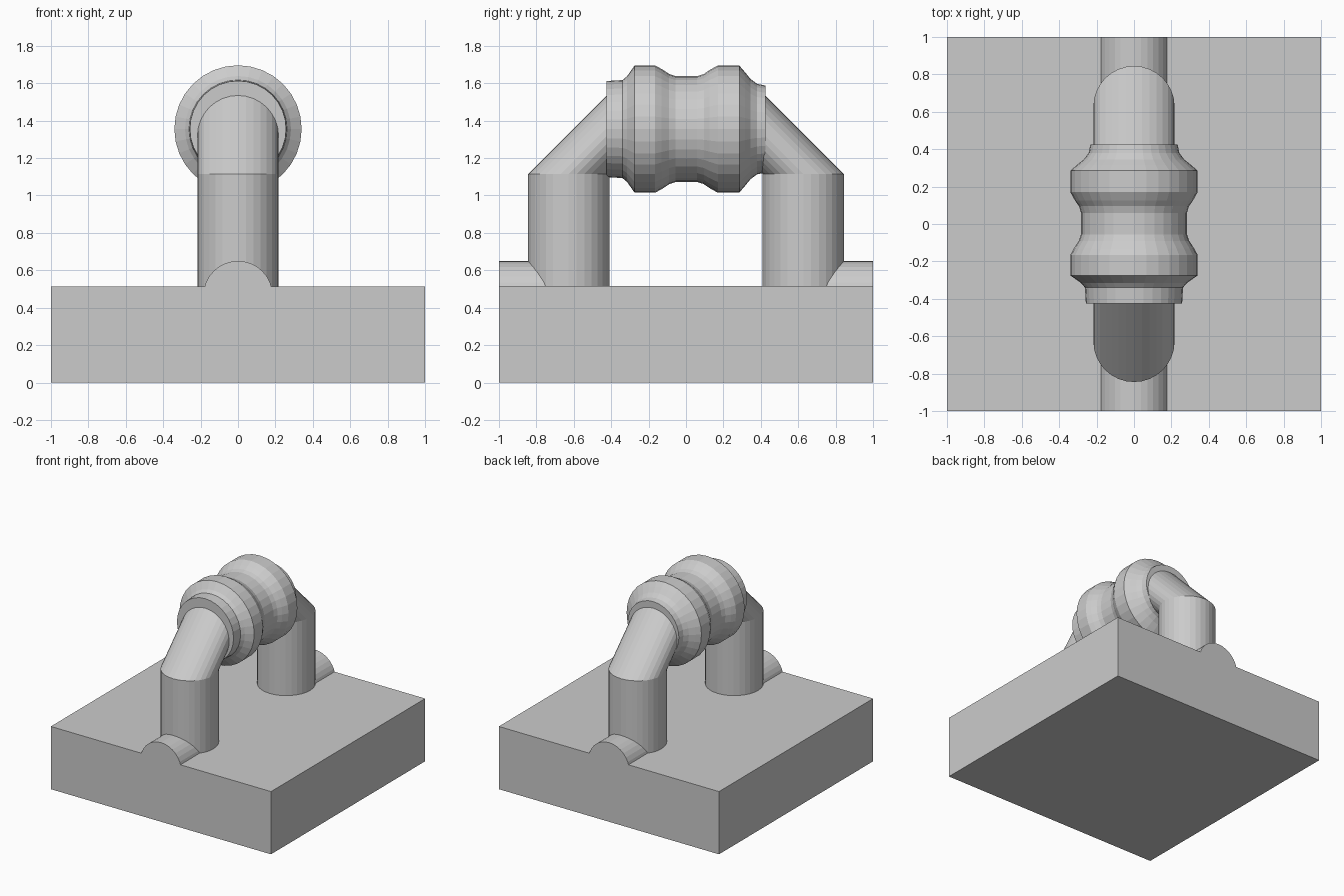
import bpy, bmesh, math
from mathutils import Vector

if "Cube" in bpy.data.objects:
    bpy.data.objects.remove(bpy.data.objects["Cube"])

grey = bpy.data.materials.new("plain grey")
grey.diffuse_color = (0.6, 0.6, 0.6, 1)
grey.use_nodes = True
grey.node_tree.nodes["Principled BSDF"].inputs["Base Color"].default_value = grey.diffuse_color
SEG = 32


def finish(bm, name):
    bmesh.ops.recalc_face_normals(bm, faces=bm.faces[:])
    mesh = bpy.data.meshes.new(name)
    bm.to_mesh(mesh)
    bm.free()
    mesh.materials.append(grey)
    obj = bpy.data.objects.new(name, mesh)
    bpy.context.collection.objects.link(obj)
    return obj


def loft(name, rings):
    """Skin a list of (centre, radius, up axis) rings and cap both ends."""
    bm = bmesh.new()
    loops = []
    for centre, r, up in rings:
        loop = []
        for i in range(SEG):
            a = 2 * math.pi * i / SEG
            p = Vector(centre) + r * (math.cos(a) * Vector((1, 0, 0)) + math.sin(a) * Vector(up))
            loop.append(bm.verts.new(p))
        loops.append(loop)
    for a, b in zip(loops, loops[1:]):
        for i in range(SEG):
            j = (i + 1) % SEG
            bm.faces.new((a[i], a[j], b[j], b[i]))
    bm.faces.new(loops[0])
    bm.faces.new(loops[-1])
    return finish(bm, name)


# Base slab
bm = bmesh.new()
bmesh.ops.create_cube(bm, size=1)
for v in bm.verts:
    v.co = (v.co.x * 2, v.co.y * 2, (v.co.z + 0.5) * 0.515)
finish(bm, "base_slab")

# Bridge pipe: two risers, two mitred elbows and the straight run between them
R, LEG, CORNER, RUN = 0.217, 0.627, 1.115, 1.352
INNER = LEG - (RUN - CORNER)
UP, FWD, BACK = (0, 0, 1), (0, -1, 0), (0, 1, 0)
loft("bridge_pipe", [
    ((0, -LEG, 0.3), R, FWD),
    ((0, -LEG, CORNER), R, FWD),
    ((0, -INNER, RUN), R, UP),
    ((0, INNER, RUN), R, UP),
    ((0, LEG, CORNER), R, BACK),
    ((0, LEG, 0.3), R, BACK),
])

# Half-sunk pipes running out to the front and back edges
for side, name in ((-1, "front_ground_pipe"), (1, "back_ground_pipe")):
    loft(name, [((0, side * y, 0.465), 0.185, UP) for y in (0.627, 1.0)])

# Ribbed coupling around the straight run: (y, radius)
profile = [(-0.425, 0.257), (-0.34, 0.262), (-0.315, 0.283), (-0.275, 0.34),
           (-0.165, 0.34), (-0.13, 0.321), (-0.09, 0.295), (-0.055, 0.283),
           (0.06, 0.283), (0.095, 0.294), (0.125, 0.315), (0.17, 0.34),
           (0.285, 0.34), (0.315, 0.305), (0.345, 0.268), (0.38, 0.242),
           (0.425, 0.233)]
loft("ribbed_coupling", [((0, y, 1.355), r, UP) for y, r in profile])
